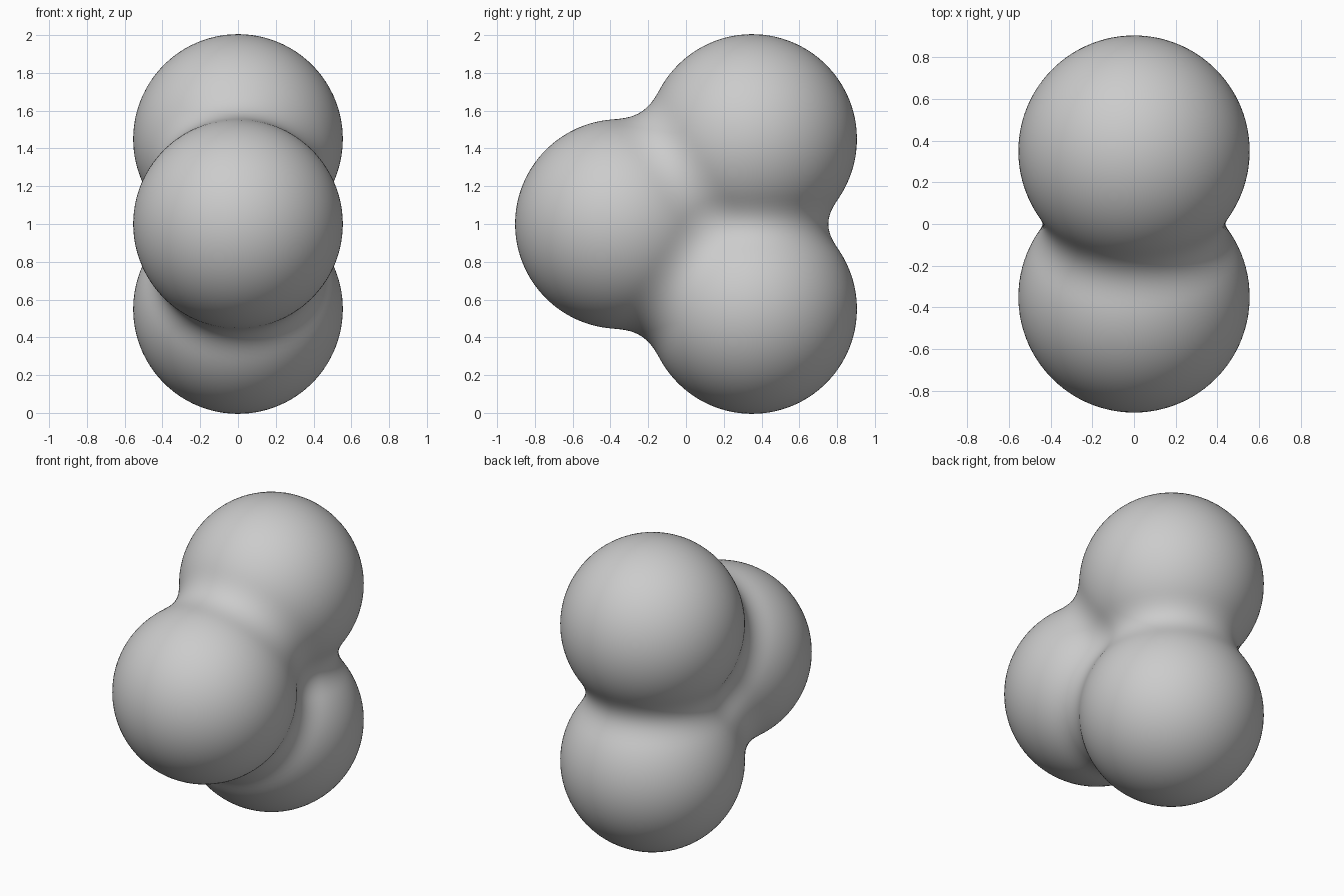
import bpy, bmesh
from mathutils import Vector

if "Cube" in bpy.data.objects:
    bpy.data.objects.remove(bpy.data.objects["Cube"])

# Three equal balls melted together
BALL = 0.555      # radius of a lone ball
REACH = 0.765     # distance at which a ball stops attracting its neighbours
centres = [Vector((0, 0.35, 1.45)), Vector((0, -0.35, 1.0)), Vector((0, 0.35, 0.55))]
middle = sum(centres, Vector()) / 3


def pull(d2):
    return max(0.0, 1 - d2 / REACH ** 2) ** 3


LEVEL = pull(BALL ** 2)


def inside(p):
    return sum(pull((p - c).length_squared) for c in centres) > LEVEL


def surface_point(direction):
    near, far = 0.0, 1.5
    for _ in range(24):
        mid = (near + far) / 2
        if inside(middle + direction * mid):
            near = mid
        else:
            far = mid
    return middle + direction * near


# Push a round ball outward until it meets the melted surface
bm = bmesh.new()
bmesh.ops.create_icosphere(bm, subdivisions=6, radius=1)
for v in bm.verts:
    v.co = surface_point(v.co.normalized())
for f in bm.faces:
    f.smooth = True
mesh = bpy.data.meshes.new("blended_balls")
bm.to_mesh(mesh)
bm.free()

# Plain grey surface
grey = bpy.data.materials.new("light_grey")
grey.use_nodes = True
colour = (0.6, 0.6, 0.6, 1)
grey.diffuse_color = colour
grey.node_tree.nodes["Principled BSDF"].inputs["Base Color"].default_value = colour
mesh.materials.append(grey)

obj = bpy.data.objects.new("blended_balls", mesh)
bpy.context.collection.objects.link(obj)
